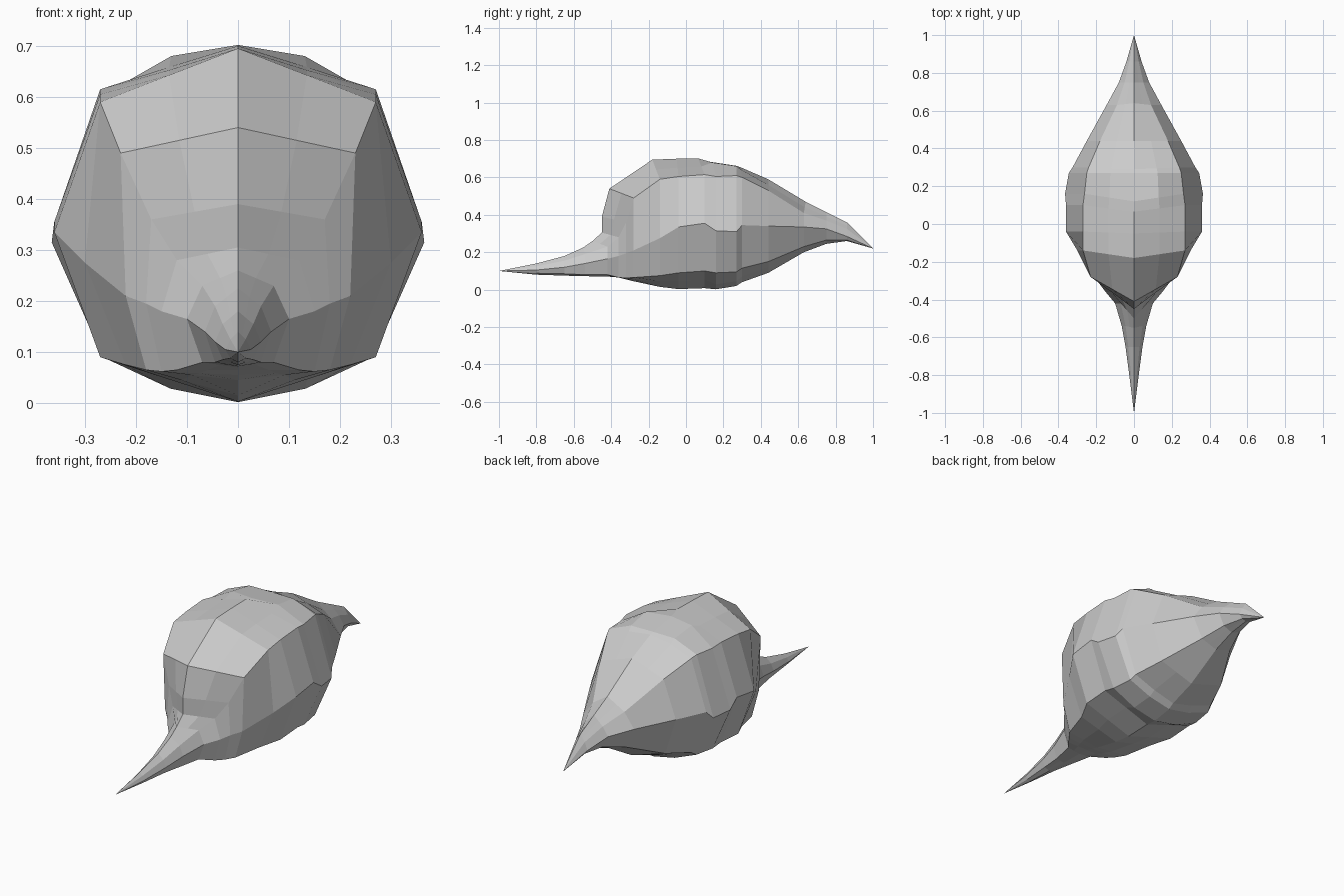
import bpy
import bmesh

cube = bpy.data.objects.get("Cube")
if cube:
    bpy.data.objects.remove(cube, do_unlink=True)

# One plain grey clay colour
clay = bpy.data.materials.new("pale_grey")
clay.use_nodes = True
clay.diffuse_color = (0.6, 0.6, 0.6, 1)
shader = clay.node_tree.nodes["Principled BSDF"]
shader.inputs["Base Color"].default_value = clay.diffuse_color
shader.inputs["Roughness"].default_value = 0.8

# Stations along the body, from the long front spike to the tail
stations = [-.8, -.65, -.54, -.42, -.36, -.32, -.28, -.14, -.04,
            .1, .16, .27, .3, .44, .63, .75, .86]

# Profile rails: ridge (y, z), then width and height (x, z) of each edge
ridge = [(-.8, .14), (-.65, .18), (-.55, .225), (-.5, .26), (-.45, .305),
         (-.45, .39), (-.41, .54), (-.18, .695), (-.05, .7), (.065, .702),
         (.12, .685), (.27, .662), (.29, .655), (.44, .59), (.64, .47),
         (.75, .415), (.86, .36)]
upper = [(.015, .125), (.03, .155), (.045, .19), (.07, .23), (.12, .28),
         (.17, .36), (.23, .49), (.27, .59), (.27, .605), (.27, .615),
         (.262, .605), (.25, .61), (.24, .6), (.18, .53), (.09, .41),
         (.05, .37), (.025, .325)]
side = [(.025, .105), (.045, .12), (.065, .14), (.1, .165), (.15, .18),
        (.18, .195), (.22, .21), (.3, .275), (.36, .335), (.36, .355),
        (.365, .315), (.345, .31), (.325, .345), (.25, .34), (.145, .335),
        (.08, .325), (.04, .285)]
lower = [(.015, .088), (.03, .085), (.045, .08), (.07, .08), (.12, .065),
         (.15, .062), (.18, .065), (.22, .075), (.27, .09), (.27, .1),
         (.265, .09), (.25, .095), (.24, .115), (.19, .15), (.09, .23),
         (.05, .265), (.025, .265)]
keel = [.08, .075, .072, .07, .065, .055, .045, .015, .003,
        .008, .002, .02, .04, .09, .2, .245, .26]

# Rounded band just behind the middle
BAND = {.16: 1.0, .27: .7, .3: .4}


def between(a, b, swell):
    """Point halfway along an edge, pushed up or down by the swell."""
    return ((a[0] + b[0]) / 2, (a[1] + b[1]) / 2, (a[2] + b[2]) / 2 + swell)


def half_section(i):
    """Half outline of the body at one station, ridge to keel."""
    y = stations[i]
    swell = .035 * BAND.get(y, 0)
    top = (0, *ridge[i])
    shoulder = (upper[i][0], y, upper[i][1])
    flank = (side[i][0], y, side[i][1])
    hip = (lower[i][0], y, lower[i][1])
    bottom = (0, y, keel[i])
    return [top, between(top, shoulder, swell), shoulder, flank,
            hip, between(hip, bottom, -swell * .5), bottom]


# Loft the left half and close it to a point at both ends
bm = bmesh.new()
rings = [[bm.verts.new(p) for p in half_section(i)]
         for i in range(len(stations))]
front_tip = bm.verts.new((0, -1, .1))
tail_tip = bm.verts.new((0, 1, .22))
for k in range(len(rings[0]) - 1):
    for a, b in zip(rings, rings[1:]):
        bm.faces.new((a[k], a[k + 1], b[k + 1], b[k]))
    bm.faces.new((front_tip, rings[0][k + 1], rings[0][k]))
    bm.faces.new((tail_tip, rings[-1][k], rings[-1][k + 1]))

# Mirror to the right half, weld the centre line and face outwards
bmesh.ops.mirror(bm, geom=bm.verts[:] + bm.edges[:] + bm.faces[:],
                 axis="X", merge_dist=.0001)
bmesh.ops.remove_doubles(bm, verts=bm.verts[:], dist=.0001)
bmesh.ops.recalc_face_normals(bm, faces=bm.faces[:])

mesh = bpy.data.meshes.new("spiked_body")
bm.to_mesh(mesh)
bm.free()
mesh.materials.append(clay)
body = bpy.data.objects.new("spiked_body", mesh)
bpy.context.collection.objects.link(body)
